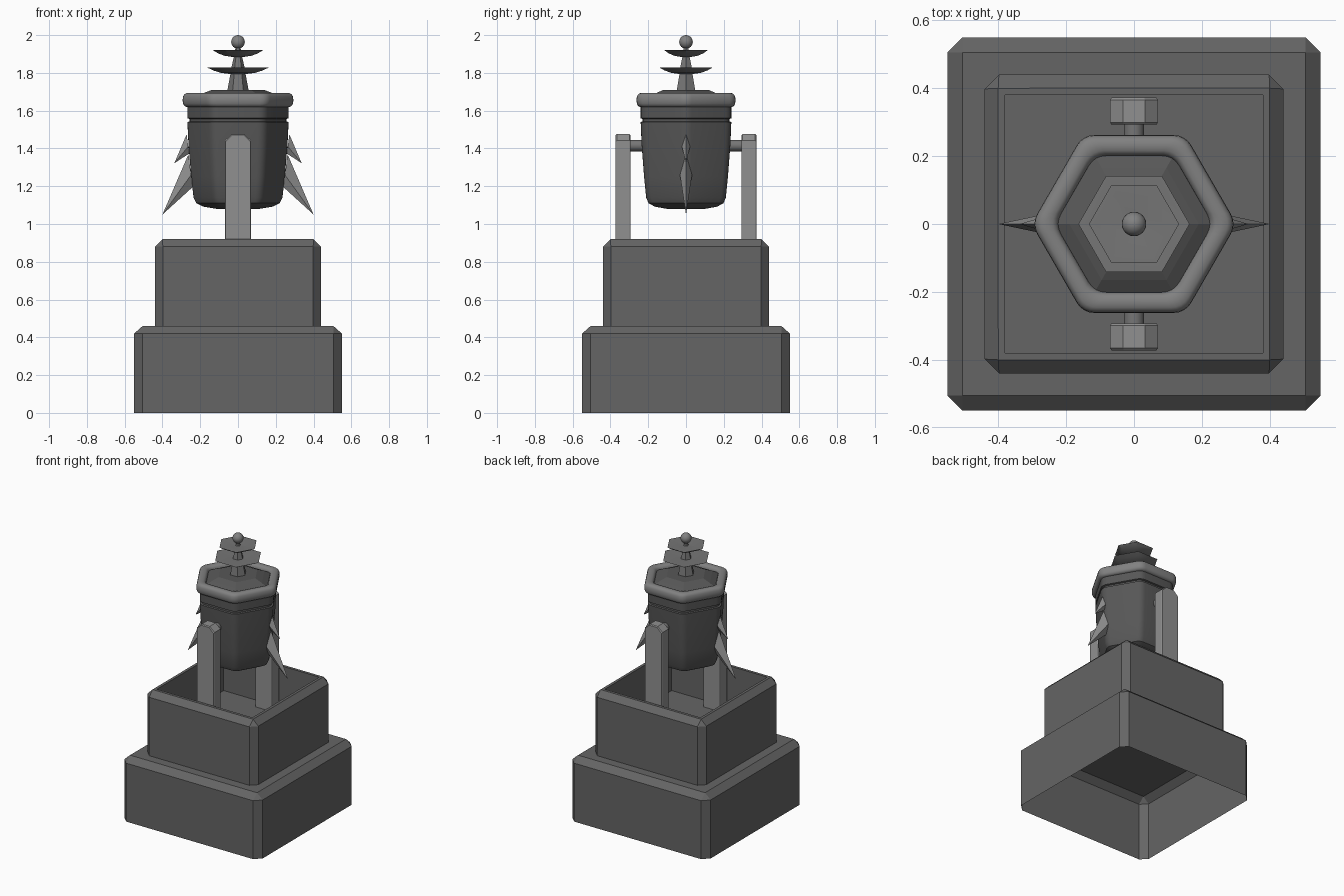
import bpy, bmesh, math
from mathutils import Vector

if "Cube" in bpy.data.objects:
    bpy.data.objects.remove(bpy.data.objects["Cube"])


def material(name, v):
    m = bpy.data.materials.new(name)
    m.diffuse_color = (v, v, v, 1)
    m.use_nodes = True
    m.node_tree.nodes["Principled BSDF"].inputs["Base Color"].default_value = m.diffuse_color
    return m


STONE = material("dark stone", 0.13)
IRON = material("pot iron", 0.095)
STEEL = material("light steel", 0.28)
BRONZE = material("grey metal", 0.22)
FINIAL = material("finial metal", 0.18)


def finish(name, bm, mat, angle=30):
    bmesh.ops.remove_doubles(bm, verts=bm.verts, dist=0.0003)
    bmesh.ops.recalc_face_normals(bm, faces=bm.faces)
    me = bpy.data.meshes.new(name)
    bm.to_mesh(me)
    bm.free()
    me.materials.append(mat)
    ob = bpy.data.objects.new(name, me)
    bpy.context.collection.objects.link(ob)
    bpy.ops.object.select_all(action='DESELECT')
    ob.select_set(True)
    bpy.context.view_layer.objects.active = ob
    if angle:
        bpy.ops.object.shade_smooth_by_angle(angle=math.radians(angle))
    return ob


def loft(name, rings, mat, caps=(True, True), closed=False, angle=30):
    """Skin a list of equal-count point rings."""
    bm = bmesh.new()
    vs = [[bm.verts.new(p) for p in r] for r in rings]
    n = len(vs[0])
    pairs = list(zip(vs, vs[1:])) + ([(vs[-1], vs[0])] if closed else [])
    for a, b in pairs:
        for i in range(n):
            j = (i + 1) % n
            bm.faces.new((a[i], a[j], b[j], b[i]))
    if not closed:
        if caps[0]:
            bm.faces.new(vs[0][::-1])
        if caps[1]:
            bm.faces.new(vs[-1])
    return finish(name, bm, mat, angle)


def square(h, c, z):
    """Square ring with chamfered corners."""
    k = h - c
    return [(h, -k, z), (h, k, z), (k, h, z), (-k, h, z),
            (-h, k, z), (-h, -k, z), (-k, -h, z), (k, -h, z)]


def hexagon(apothem, z, rr=0.0, n=5):
    """Hexagon ring with corners on the x axis, optionally rounded."""
    pts = []
    for k in range(6):
        a = math.radians(60 * k)
        d = (apothem - rr) / math.cos(math.radians(30))
        if rr == 0:
            pts.append((d * math.cos(a), d * math.sin(a), z))
            continue
        for i in range(n):
            t = a + math.radians(-30 + 60 * i / (n - 1))
            pts.append((d * math.cos(a) + rr * math.cos(t),
                        d * math.sin(a) + rr * math.sin(t), z))
    return pts


# Plinth: open-bottomed lower tier and upper tier with a sunken well
loft("lower_tier", [square(.55, .045, 0), square(.55, .045, .42),
                    square(.505, .0001, .46)], STONE, (False, True), angle=0)
loft("upper_tier", [square(.44, .042, .46), square(.44, .042, .88),
                    square(.40, .0001, .92), square(.38, .0001, .92),
                    square(.38, .0001, .62)], STONE, (False, True), angle=0)

# Pot body with a narrow groove below the top band
body = [(.10, 1.08), (.165, 1.092), (.198, 1.11), (.211, 1.14), (.222, 1.25),
        (.235, 1.42), (.24, 1.54), (.229, 1.543), (.229, 1.556), (.24, 1.56),
        (.24, 1.64)]
loft("pot_body", [hexagon(a, z, a * .25) for a, z in body], IRON)

# Rounded rim
rim = []
for i in range(16):
    t = 2 * math.pi * i / 16
    c, s = math.cos(t), math.sin(t)
    a = .231 + .031 * math.copysign(abs(c) ** .75, c)
    z = 1.656 + .038 * math.copysign(abs(s) ** .75, s)
    rim.append(hexagon(a, z, .06))
loft("pot_rim", rim, BRONZE, closed=True, angle=40)

# Lid and stepped finial
loft("lid", [hexagon(.215, 1.66), hexagon(.165, 1.69), hexagon(.12, 1.71)],
     IRON, angle=0)
loft("lower_spire", [hexagon(.05, 1.70), hexagon(.032, 1.81)], FINIAL, angle=0)
loft("upper_spire", [hexagon(.036, 1.80), hexagon(.016, 1.90)], FINIAL, angle=0)
loft("finial_neck", [hexagon(.017, 1.89), hexagon(.01, 1.95)], FINIAL, angle=0)


def dish(name, r, z):
    """Thin upturned hexagonal plate."""
    prof = [(.2, -.034), (.55, -.027), (.8, -.014), (1, .002),
            (.82, .002), (.2, -.006)]
    loft(name, [hexagon(r * f, z + dz) for f, dz in prof], FINIAL)


dish("lower_dish", .142, 1.827)
dish("upper_dish", .115, 1.918)
bm = bmesh.new()
bmesh.ops.create_uvsphere(bm, u_segments=24, v_segments=12, radius=.036)
bmesh.ops.translate(bm, verts=bm.verts, vec=(0, 0, 1.964))
finish("finial_ball", bm, BRONZE, 60)

# Support posts and axles, front and back
for s, side in ((-1, "front"), (1, "back")):
    outline = [(-.07, .62), (.07, .62), (.07, 1.442), (.032, 1.476),
               (-.032, 1.476), (-.07, 1.442)]
    steps = [(.293, -.006), (.299, 0), (.366, 0), (.372, -.006)]
    rings = [[(x * (1 + d * 8), s * y, z + (d if z > 1 else 0))
              for x, z in outline] for y, d in steps]
    loft(side + "_post", rings, STEEL, angle=0)
    axle = [[(.03 * math.cos(t), s * y, 1.415 + .03 * math.sin(t))
             for t in [math.pi * i / 8 for i in range(16)]] for y in (.2, .31)]
    loft(side + "_axle", axle, FINIAL)


def fin(name, s, top, tip, inner, half):
    """Pointed spike: ridge from top to tip, wide at the pot wall."""
    bm = bmesh.new()
    mx, mz = (top[0] * .5 + inner[0] * .5), (top[1] * .35 + inner[1] * .65)
    t, p, b = (bm.verts.new((s * q[0], 0, q[1])) for q in (top, tip, inner))
    l, r = (bm.verts.new((s * mx, y, mz)) for y in (-half, half))
    for f in ((t, l, p), (t, p, r), (b, p, l), (b, r, p), (t, r, l), (b, l, r)):
        bm.faces.new(f)
    finish(name, bm, STEEL, 0)


# Side fins, mirrored left and right
for s, side in ((-1, "left"), (1, "right")):
    fin(side + "_large_fin", s, (.262, 1.37), (.40, 1.05), (.235, 1.20), .032)
    fin(side + "_small_fin", s, (.272, 1.475), (.337, 1.322), (.255, 1.375), .022)
